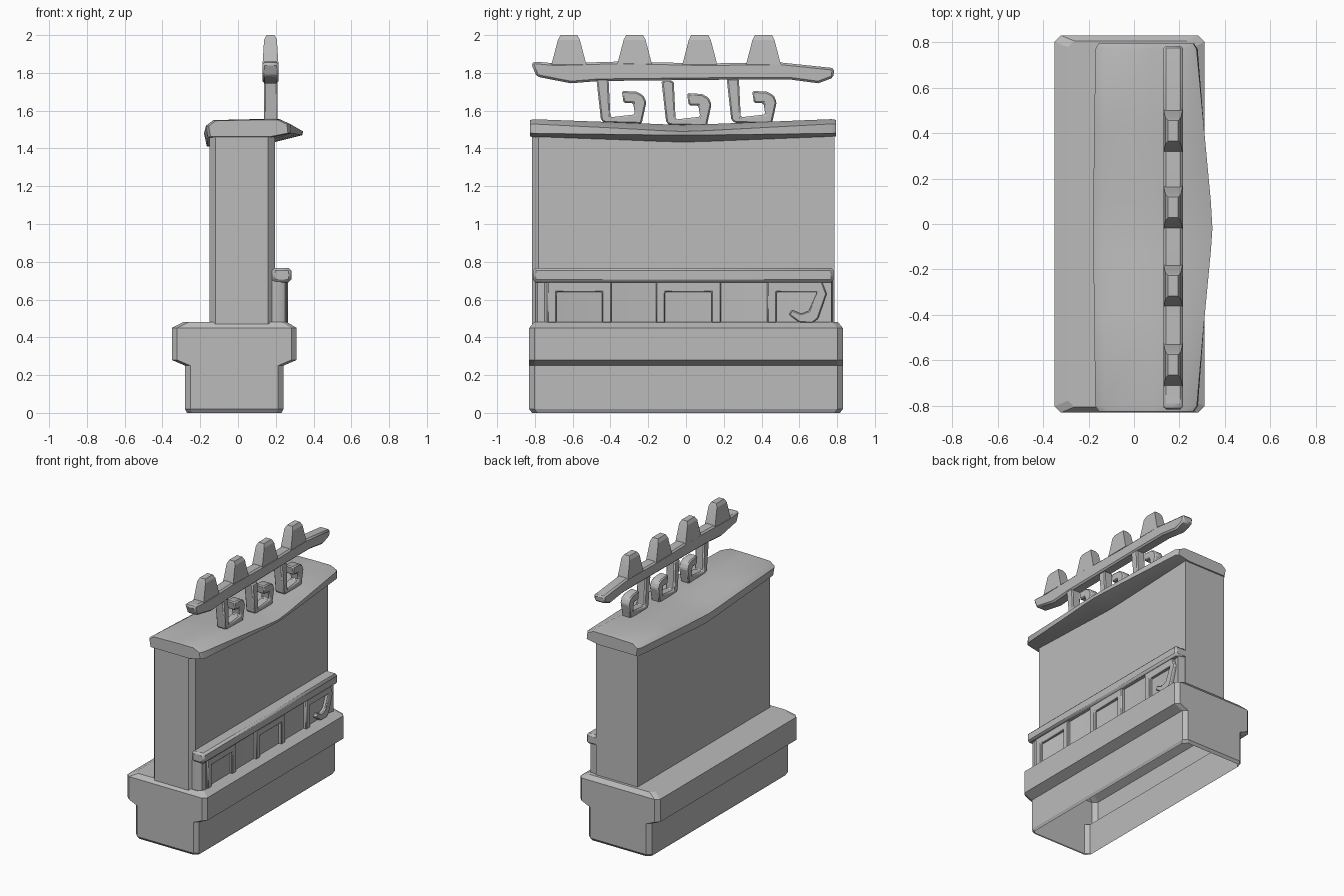
import bpy, bmesh

if "Cube" in bpy.data.objects:
    bpy.data.objects.remove(bpy.data.objects["Cube"], do_unlink=True)

stone = bpy.data.materials.new("grey stone")
stone.use_nodes = True
stone.diffuse_color = (0.5, 0.5, 0.5, 1)
stone.node_tree.nodes["Principled BSDF"].inputs["Base Color"].default_value = (0.5, 0.5, 0.5, 1)


def finish(name, bm, bevel=0, smooth=30):
    bmesh.ops.recalc_face_normals(bm, faces=bm.faces)
    mesh = bpy.data.meshes.new(name)
    bm.to_mesh(mesh)
    bm.free()
    mesh.materials.append(stone)
    obj = bpy.data.objects.new(name, mesh)
    bpy.context.collection.objects.link(obj)
    if bevel:
        mod = obj.modifiers.new("soft edges", "BEVEL")
        mod.width = bevel
        mod.segments = 1
        mod.limit_method = "ANGLE"
    bpy.ops.object.select_all(action="DESELECT")
    obj.select_set(True)
    bpy.context.view_layer.objects.active = obj
    bpy.ops.object.shade_smooth_by_angle(angle=smooth * 3.14159 / 180)
    return obj


def loft(name, rings, caps=(True, True), **kw):
    """Skin a list of closed rings that all have the same point count."""
    bm = bmesh.new()
    loops = [[bm.verts.new(p) for p in ring] for ring in rings]
    n = len(rings[0])
    for a, b in zip(loops, loops[1:]):
        for i in range(n):
            j = (i + 1) % n
            bm.faces.new((a[i], a[j], b[j], b[i]))
    for cap, loop in zip(caps, (loops[0], loops[-1])):
        if cap:
            bm.faces.new(loop)
    return finish(name, bm, **kw)


def plate(name, outline, x0, x1, **kw):
    """Side outline (y, z) given thickness along x."""
    return loft(name, [[(x, y, z) for y, z in outline] for x in (x0, x1)], **kw)


def block(name, x, y, z, bevel=0):
    return plate(name, [(y[0], z[0]), (y[1], z[0]), (y[1], z[1]), (y[0], z[1])], x[0], x[1], bevel=bevel)


def cut_rect(x0, x1, y, z, c):
    """Rectangle with clipped corners at height z."""
    return [(x0 + c, -y, z), (x1 - c, -y, z), (x1, -y + c, z), (x1, y - c, z),
            (x1 - c, y, z), (x0 + c, y, z), (x0, y - c, z), (x0, -y + c, z)]


# Stepped base, open underneath
loft("stepped_base", [cut_rect(*r, 0.028) for r in (
    (-.27, .23, .815, 0), (-.28, .24, .83, .02), (-.28, .24, .83, .25),
    (-.35, .31, .83, .28), (-.35, .31, .83, .45), (-.29, .26, .805, .48))],
    caps=(False, True), smooth=15)

# Wall with clipped corners on its front end
plan = [(-.15, -.78), (-.12, -.815), (.16, -.815), (.195, -.78), (.195, .785), (-.15, .785)]
loft("wall", [[(x, y, z) for x, y in plan] for z in (.47, 1.48)], smooth=15)

# Sagging roof slab: lip grows and dips towards the middle
roof_end = [(-.16, 1.46), (-.17, 1.52), (-.13, 1.55), (.08, 1.555), (.22, 1.555), (.275, 1.53), (.28, 1.48), (.18, 1.46)]
roof_mid = [(-.165, 1.41), (-.18, 1.48), (-.13, 1.51), (.08, 1.525), (.22, 1.525), (.345, 1.49), (.34, 1.47), (.18, 1.43)]


def roof_ring(y, t, shrink=1.0):
    ring = []
    for (ax, az), (bx, bz) in zip(roof_end, roof_mid):
        x, z = ax + (bx - ax) * t, az + (bz - az) * t
        ring.append((.05 + (x - .05) * shrink, y, 1.5 + (z - 1.5) * shrink))
    return ring


loft("roof_slab", [roof_ring(*s) for s in (
    (-.825, 0, .93), (-.80, .02), (-.4, .52), (-.12, .9), (-.02, 1),
    (.1, .9), (.4, .5), (.77, 0), (.795, 0, .93))], smooth=40)

# Roof crest: long beam with four tapered teeth
plate("crest_beam", [(-.82, 1.85), (-.79, 1.78), (-.61, 1.745), (-.46, 1.757), (.3, 1.765),
                     (.55, 1.765), (.7, 1.745), (.78, 1.775), (.785, 1.825), (.5, 1.855),
                     (.1, 1.85), (-.35, 1.86), (-.69, 1.85), (-.80, 1.86)], .13, .215, bevel=.012)
for i, y in enumerate((-.62, -.272, .073, .41)):
    loft(f"crest_tooth_{i + 1}", [
        [(.172 - w, y - d, z), (.172 + w, y - d, z), (.172 + w, y + d, z), (.172 - w, y + d, z)]
        for w, d, z in ((.042, .092, 1.845), (.034, .058, 1.975), (.022, .045, 2.0))], smooth=15)

# Curled hooks carrying the beam
hook = [(-.475, 1.77), (-.45, 1.55), (-.43, 1.535), (-.235, 1.53), (-.21, 1.645), (-.225, 1.68), (-.26, 1.70),
        (-.34, 1.705), (-.33, 1.64), (-.28, 1.64), (-.27, 1.58), (-.40, 1.565), (-.41, 1.77)]
for i, (dy, dz) in enumerate(((0, 0), (.345, -.012), (.69, 0))):
    plate(f"crest_hook_{i + 1}", [(y + dy, z + dz) for y, z in hook], .138, .21, bevel=.008)

# Frieze on the left side: backing panel, top rail, frames
panel = [(.18, -.80), (.225, -.80), (.25, -.785), (.26, -.75), (.245, -.72), (.24, .72), (.25, .77), (.18, .78)]
loft("frieze_panel", [[(x, y, z) for x, y in panel] for z in (.47, .70)], smooth=40)
block("frieze_rail", (.18, .282), (-.81, .782), (.69, .768), bevel=.015)
for i, (a, b) in enumerate(((-.735, -.395), (-.16, .185))):
    plate(f"frieze_frame_{i + 1}", [
        (a, .475), (a, .695), (b, .695), (b, .475), (b - .05, .475), (b - .05, .64), (a + .05, .64), (a + .05, .475)],
        .2, .265, bevel=.006)

# Last frame ends in a curl
plate("frieze_curl", [(.43, .475), (.43, .695), (.72, .695), (.745, .63), (.70, .50), (.67, .475), (.60, .478),
                      (.545, .52), (.56, .545), (.61, .525), (.65, .54), (.695, .64), (.48, .64), (.48, .475)],
      .2, .265, bevel=.006)
